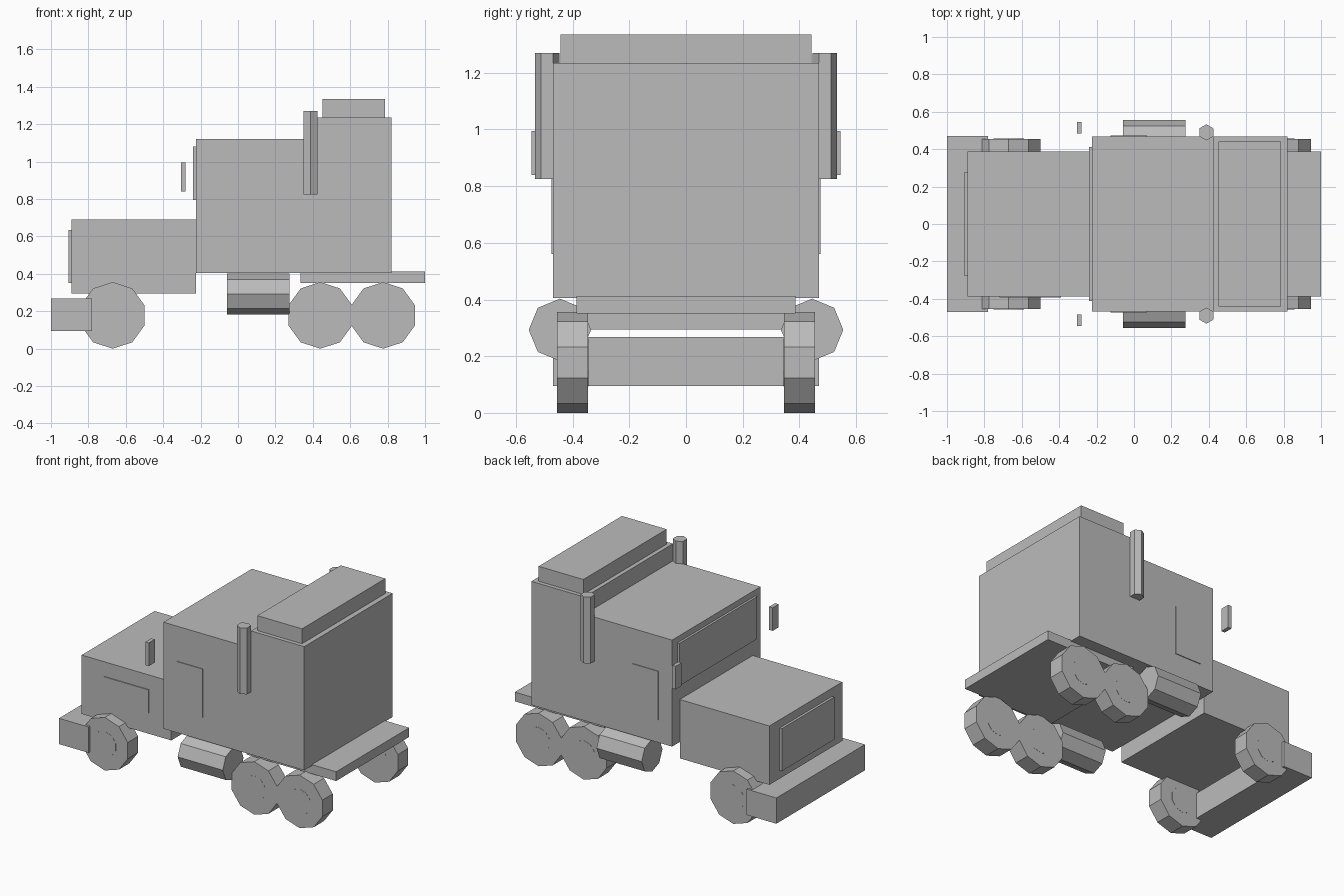
import bpy
import math

if "Cube" in bpy.data.objects:
    bpy.data.objects.remove(bpy.data.objects["Cube"])

grey = bpy.data.materials.new("plain_grey")
grey.diffuse_color = (0.5, 0.5, 0.5, 1)
grey.use_nodes = True
grey.node_tree.nodes["Principled BSDF"].inputs["Base Color"].default_value = grey.diffuse_color


def box(name, x, y, z):
    """Box from (min, max) ranges."""
    mid = [(a + b) / 2 for a, b in (x, y, z)]
    bpy.ops.mesh.primitive_cube_add(size=1, location=mid)
    ob = bpy.context.object
    ob.name = name
    ob.scale = [b - a for a, b in (x, y, z)]
    bpy.ops.object.transform_apply(location=False, rotation=False, scale=True)
    ob.data.materials.append(grey)
    return ob


def prism(name, sides, radius, length, centre, axis, turn=0.0):
    """Regular prism along an axis; a corner points up when lying down."""
    bpy.ops.mesh.primitive_cylinder_add(vertices=sides, radius=radius, depth=length)
    ob = bpy.context.object
    ob.name = name
    ob.location = centre
    ob.rotation_euler = {"x": (math.pi / 2, 0, math.pi / 2),
                         "y": (math.pi / 2, 0, 0),
                         "z": (0, 0, turn)}[axis]
    bpy.ops.object.transform_apply(location=False, rotation=True, scale=False)
    ob.data.materials.append(grey)
    return ob


# Body
box("hood", (-0.89, -0.225), (-0.387, 0.387), (0.295, 0.69))
box("grille", (-0.907, -0.888), (-0.277, 0.277), (0.35, 0.635))
box("hood_vent", (-0.72, -0.39), (-0.393, -0.38), (0.435, 0.592))
box("cab", (-0.225, 0.425), (-0.469, 0.469), (0.405, 1.12))
box("windshield", (-0.24, -0.22), (-0.412, 0.412), (0.795, 1.08))
box("sleeper", (0.425, 0.82), (-0.469, 0.469), (0.405, 1.235))
box("roof_fairing", (0.453, 0.785), (-0.442, 0.442), (1.23, 1.335))

# Chassis
box("bumper", (-1.0, -0.78), (-0.47, 0.47), (0.095, 0.268))
box("rear_deck", (0.333, 1.0), (-0.387, 0.387), (0.35, 0.412))

# Paired side parts
for side, s in (("left", 1), ("right", -1)):
    def span(a, b):
        return tuple(sorted((s * a, s * b)))

    box(f"door_window_{side}", (-0.125, 0.07), span(0.46, 0.474), (0.56, 0.885))
    box(f"mirror_{side}", (-0.306, -0.28), span(0.483, 0.546), (0.84, 0.995))
    prism(f"exhaust_stack_{side}", 6, 0.043, 0.445, (0.387, s * 0.49, 1.048), "z")
    prism(f"fuel_tank_{side}", 8, 0.11, 0.335, (0.108, s * 0.445, 0.293), "x")
    for i, x in enumerate((-0.67, 0.44, 0.776)):
        prism(f"wheel_{side}_{i}", 10, 0.178, 0.11, (x, s * 0.4, 0.178), "y")
        prism(f"hub_{side}_{i}", 10, 0.085, 0.112, (x, s * 0.4, 0.178), "y")
